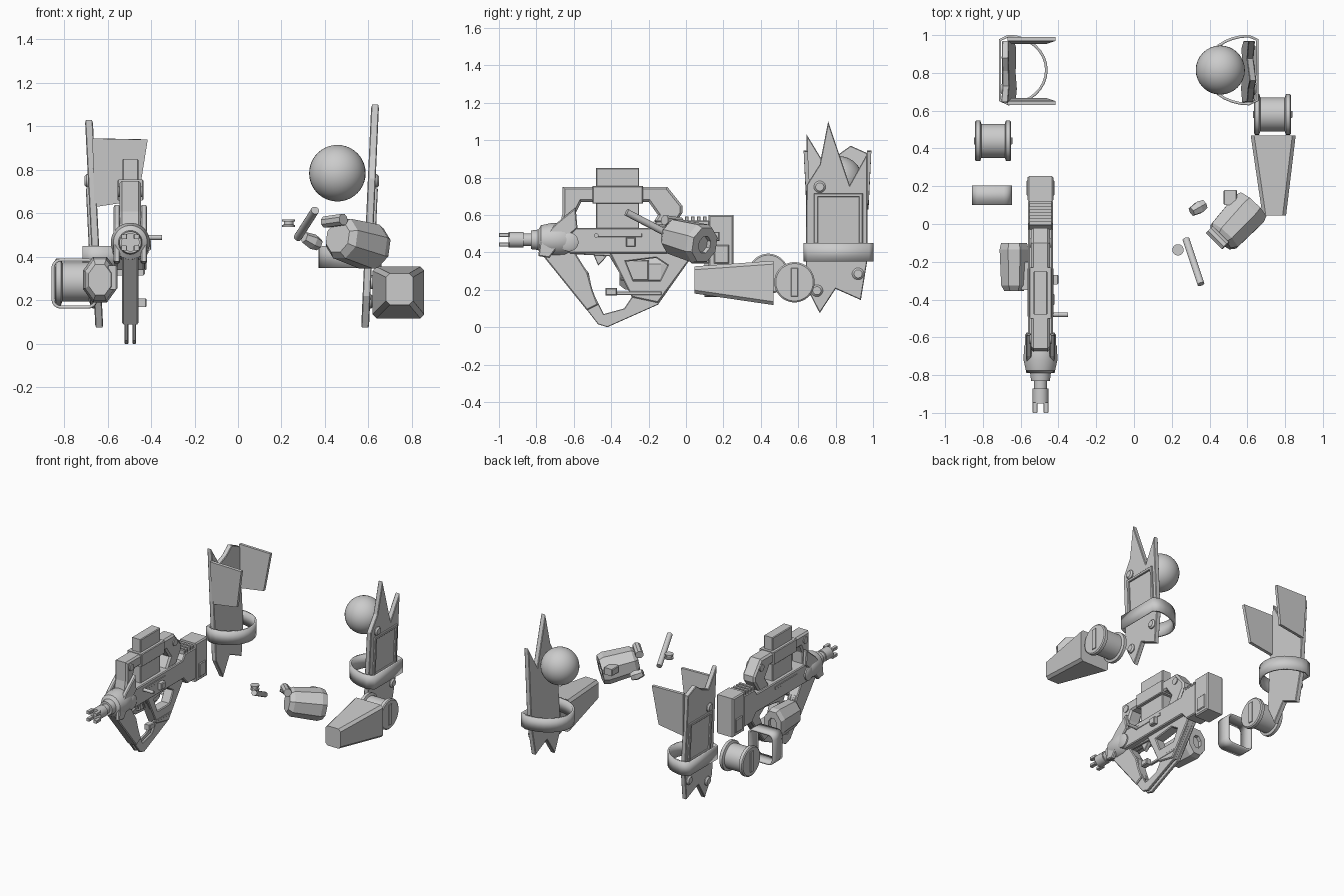
import bpy, bmesh, math
from mathutils import Vector, Matrix

if "Cube" in bpy.data.objects:
    bpy.data.objects.remove(bpy.data.objects["Cube"], do_unlink=True)

grey = bpy.data.materials.new("plain_grey")
grey.use_nodes = True
grey.diffuse_color = (0.6, 0.6, 0.6, 1)
grey.node_tree.nodes["Principled BSDF"].inputs["Base Color"].default_value = (0.6, 0.6, 0.6, 1)
GUN = -0.495


def add(name, mesh, smooth=False):
    ob = bpy.data.objects.new(name, mesh)
    bpy.context.scene.collection.objects.link(ob)
    mesh.materials.clear()
    mesh.materials.append(grey)
    if smooth:
        bpy.ops.object.select_all(action='DESELECT')
        ob.select_set(True)
        bpy.context.view_layer.objects.active = ob
        bpy.ops.object.shade_smooth_by_angle(angle=math.radians(35))
    return ob


def plate(name, x, width, outline, holes=(), bevel=0.006, shear=0):
    """Side profile in (y, z), extruded across x around a centre."""
    cu = bpy.data.curves.new(name, 'CURVE')
    cu.dimensions, cu.fill_mode = '2D', 'BOTH'
    cu.bevel_depth, cu.bevel_resolution, cu.offset = bevel, 0, -bevel
    cu.extrude = width / 2 - bevel
    for pts in (outline, *holes):
        s = cu.splines.new('POLY')
        s.points.add(len(pts) - 1)
        s.use_cyclic_u, s.use_smooth = True, False
        for p, (y, z) in zip(s.points, pts):
            p.co = (y, z, 0, 1)
    tmp = bpy.data.objects.new("tmp", cu)
    bpy.context.scene.collection.objects.link(tmp)
    dg = bpy.context.evaluated_depsgraph_get()
    mesh = bpy.data.meshes.new_from_object(tmp.evaluated_get(dg))
    bpy.data.objects.remove(tmp, do_unlink=True)
    mesh.transform(Matrix(((0, 0, 1, x), (1, 0, 0, 0), (0, 1, 0, 0), (0, 0, 0, 1))))
    for v in mesh.vertices:
        v.co.x += shear * (v.co.z - 0.6)
    return add(name, mesh)


def box(name, lo, hi, bevel=0.005):
    return plate(name, (lo[0] + hi[0]) / 2, hi[0] - lo[0],
                 [(lo[1], lo[2]), (hi[1], lo[2]), (hi[1], hi[2]), (lo[1], hi[2])], bevel=bevel)


def lathe(name, origin, axis, profile, segs=32, scale=(1, 1)):
    """Rings of (distance, radius) along an axis, capped at both ends."""
    bm = bmesh.new()
    rings = []
    for t, r in profile:
        angles = [(i + 0.5) * math.tau / segs for i in range(segs)]
        rings.append([bm.verts.new((r * scale[0] * math.cos(a), r * scale[1] * math.sin(a), t)) for a in angles])
    for a, b in zip(rings, rings[1:]):
        for i in range(segs):
            j = (i + 1) % segs
            bm.faces.new((a[i], a[j], b[j], b[i]))
    bm.faces.new(rings[0][::-1])
    bm.faces.new(rings[-1])
    q = Vector(axis).normalized().to_track_quat('Z', 'Y')
    bm.transform(Matrix.Translation(origin) @ q.to_matrix().to_4x4())
    mesh = bpy.data.meshes.new(name)
    bm.to_mesh(mesh)
    bm.free()
    return add(name, mesh, segs > 8)


def loop_band(name, path, depth, thick):
    """Closed band: a path swept by a straight vector and thickened."""
    bm = bmesh.new()
    a = [bm.verts.new(p) for p in path]
    b = [bm.verts.new(Vector(p) + Vector(depth)) for p in path]
    for i in range(len(a)):
        j = (i + 1) % len(a)
        bm.faces.new((a[i], a[j], b[j], b[i]))
    bmesh.ops.recalc_face_normals(bm, faces=bm.faces)
    mesh = bpy.data.meshes.new(name)
    bm.to_mesh(mesh)
    bm.free()
    ob = add(name, mesh, True)
    m = ob.modifiers.new("thickness", 'SOLIDIFY')
    m.thickness, m.offset = thick, 0


# --- Gun: body, stock and carrying handle
plate("gun_body", GUN, 0.13, [(-.68, .44), (-.62, .395), (-.02, .395), (.03, .34), (.125, .34),
                              (.125, .57), (0, .57), (-.03, .53), (-.6, .53), (-.67, .52)])
box("gun_stock", (GUN - .068, .12, .315), (GUN + .068, .255, .6), .008)
box("stock_rib", (GUN - .075, .15, .34), (GUN + .075, .23, .44))
for i in range(4):
    y = -.005 + i * .032
    box("stock_tooth", (GUN - .06, y, .565), (GUN + .06, y + .018, .592), .003)
plate("carry_handle", GUN, 0.1, [(-.66, .75), (-.1, .75), (-.02, .65), (-.02, .61), (-.08, .52), (-.2, .52),
                                 (-.15, .6), (-.2, .67), (-.56, .67), (-.59, .61), (-.59, .52), (-.68, .52),
                                 (-.66, .61)], bevel=.012)
box("sight_block", (GUN - .037, -.48, .42), (GUN + .037, -.25, .85))
box("sight_collar", (GUN - .06, -.5, .66), (GUN + .06, -.23, .755))
for s in (-1, 1):
    box("body_slot_rail", (GUN + s * .064 - .005, -.49, .482), (GUN + s * .064 + .005, -.235, .502), .002)
    lathe("handle_bolt", (GUN + s * .045, -.61, .7), (s, 0, 0), [(0, .025), (.012, .025)], 16)
    lathe("handle_bolt", (GUN + s * .045, -.1, .69), (s, 0, 0), [(0, .025), (.012, .025)], 16)
    lathe("front_pivot", (GUN, -.625, .455), (s, 0, 0), [(0, .05), (.075, .05), (.083, .035)], 20)
    plate("front_cheek", GUN + s * .062, .03, [(-.59, .64), (-.7, .55), (-.78, .46), (-.79, .38), (-.73, .37),
                                               (-.67, .45), (-.58, .53)])

# --- Gun: muzzle
lathe("barrel", (GUN, 0, .467), (0, 1, 0), [(-.95, .042), (-.87, .042), (-.87, .034), (-.83, .034), (-.83, .05),
                                          (-.79, .055), (-.775, .078), (-.72, .09), (-.65, .088), (-.6, .065)])
for sx in (-1, 1):
    for sz in (-1, 1):
        cx, cz = GUN + sx * .029, .467 + sz * .026
        box("muzzle_prong", (cx - .014, -1, cz - .011), (cx + .014, -.945, cz + .011), .003)

# --- Gun: lower guard, grip and small controls
for s in (-1, 1):
    plate("lower_guard", GUN + s * .018, .018,
          [(-.77, .4), (-.47, .015), (-.42, 0), (-.15, .12), (.02, .36), (-.02, .41), (-.66, .41)],
          [[(-.6, .39), (-.52, .29), (-.5, .19), (-.44, .07), (-.33, .1), (-.29, .16), (-.35, .28), (-.41, .38)],
           [(-.32, .35), (-.16, .37), (-.1, .33), (-.14, .25), (-.28, .25)]], bevel=.003)
plate("pistol_grip", GUN, .075, [(-.41, .4), (-.35, .28), (-.29, .16), (-.15, .13), (.02, .36), (-.02, .41)],
      [[(-.32, .35), (-.16, .37), (-.1, .33), (-.14, .25), (-.28, .25)]])
plate("guard_front_bar", GUN, .075, [(-.78, .4), (-.53, .09), (-.47, .12), (-.5, .2), (-.525, .29), (-.6, .41)])
plate("trigger", GUN, .03, [(-.5, .4), (-.47, .33), (-.44, .36), (-.41, .4)], bevel=.003)
lathe("charging_handle", (GUN, -.48, .49), (1, 0, 0), [(0, .012), (.145, .012)], 12)
box("side_switch", (-.435, -.32, .43), (-.4, -.27, .48))
box("lower_catch", (-.465, -.43, .17), (-.42, -.37, .21))
box("lower_catch_rod", (-.475, -.38, .172), (-.455, -.13, .19), .003)

# --- Plates with spikes, one on each side
BOTTOM = [(.97, .36), (.935, .145), (.8, .205), (.715, .075), (.64, .22)]
right_outline = [(.645, .76), (.715, .87), (.76, 1.1), (.875, .76), (.97, .93)] + BOTTOM
left_outline = [(.645, 1.03), (.73, .89), (.81, .92), (.88, .97), (.97, .93)] + BOTTOM
for side, cx, slope, outline in (("left", .608, .045, right_outline), ("right", -.664, -.05, left_outline)):
    s = 1 if cx > 0 else -1
    plate(side + "_arm_plate", cx, .036, outline, bevel=.004, shear=slope)
    plate(side + "_plate_frame", cx + s * .02, .02, [(.685, .42), (.945, .42), (.945, .715), (.685, .715)],
          [[(.705, .44), (.925, .44), (.925, .695), (.705, .695)]], bevel=.003, shear=slope)
    for y, z in ((.715, .75), (.92, .285), (.7, .195)):
        lathe("plate_rivet", (cx + slope * (z - .6), y, z), (s, 0, 0), [(0, .032), (.024, .032), (.034, .022)], 16)
    # strap wrapping the plate: flat outside, rounded inside
    reach = .23 if s > 0 else .2
    path = [(cx + s * .045, .655, .35), (cx + s * .045, .975, .35)]
    path += [(cx - s * reach * math.sin(a), .815 + .18 * math.cos(a), .35)
             for a in (i * math.pi / 16 for i in range(17))]
    loop_band(side + "_arm_strap", path, (0, 0, .1), .014)

# --- Fins standing on one plate
for y0, y1 in ((.655, .64), (.965, .98)):
    bm = bmesh.new()
    quad = [(-.66, y0, .63), (-.46, y0, .66), (-.415, y1, .94), (-.67, y1, .945)]
    vs = [bm.verts.new(p) for p in quad]
    bm.faces.new(vs)
    me = bpy.data.meshes.new("plate_fin")
    bm.to_mesh(me)
    bm.free()
    m = add("plate_fin", me).modifiers.new("thickness", 'SOLIDIFY')
    m.thickness, m.offset = .022, 0

# --- Shoulder ball
bm = bmesh.new()
bmesh.ops.create_uvsphere(bm, u_segments=32, v_segments=20, radius=.13)
bm.transform(Matrix.Translation((.457, .815, .785)))
me = bpy.data.meshes.new("shoulder_ball")
bm.to_mesh(me)
bm.free()
add("shoulder_ball", me, True)

# --- Elbow spools with a slotted face
for name, x0, x1, y, z in (("left_elbow", .635, .832, .58, .24), ("right_elbow", -.842, -.65, .44, .285)):
    w = x1 - x0
    lathe(name, (x0, y, z), (1, 0, 0), [(0, .1), (.006, .108), (.028, .108), (.034, .09), (w - .034, .09),
                                       (w - .028, .108), (w - .006, .108), (w, .1)], 40)
    for x in (x0, x1):
        box(name + "_key", (x - .006, y - .018, z - .075), (x + .006, y + .018, z + .075), .001)

# --- Tapered forearm
bm = bmesh.new()
rings = []
for y, xa, xb, za, zb in ((.045, .68, .805, .18, .325), (.468, .618, .856, .118, .355)):
    c = .018
    pts = [(xa + c, za), (xb - c, za), (xb, za + c), (xb, zb - c), (xb - c, zb), (xa + c, zb), (xa, zb - c), (xa, za + c)]
    rings.append([bm.verts.new((x, y, z)) for x, z in pts])
for i in range(8):
    j = (i + 1) % 8
    bm.faces.new((rings[0][i], rings[0][j], rings[1][j], rings[1][i]))
for r in rings:
    bm.faces.new(r)
bmesh.ops.recalc_face_normals(bm, faces=bm.faces)
me = bpy.data.meshes.new("left_forearm")
bm.to_mesh(me)
bm.free()
add("left_forearm", me)

# --- Square forearm cuff on the other side
path = []
for k, (px, pz) in enumerate(((-.69, .35), (-.815, .35), (-.815, .205), (-.69, .205))):
    for i in range(5):
        a = (k + i / 4) * math.pi / 2
        path.append((px + .036 * math.cos(a), .1, pz + .036 * math.sin(a)))
loop_band("right_forearm_cuff", path, (0, .105, 0), .014)

# --- Hands: faceted fists with a wrist socket
fist = [(-.13, .075), (-.1, .1), (.09, .112), (.125, .1), (.125, .048), (.1, .048)]
lathe("left_fist", (.545, .01, .465), (.68, .73, -.2), fist, 8, (1, 1))
lathe("right_fist", (-.635, -.225, .295), (0, 1, 0), fist, 8, (.74, 1.02))
box("left_fist_tab", (.475, .1, .46), (.545, .18, .51))
lathe("left_knuckle", (.4, -.03, .56), (.7, -.7, .1), [(0, .028), (.12, .028)], 8)
box("right_fist_knuckle", (-.6, -.35, .25), (-.555, -.2, .36))

# --- Loose finger pieces
lathe("finger_rod", (.275, -.08, .49), (.08, -.24, .125), [(0, .019), (.28, .019)], 16)
lathe("finger_joint", (.233, -.137, .538), (0, 0, 1), [(0, .03), (.009, .03), (.011, .022), (.024, .022),
                                                   (.026, .03), (.035, .03)], 20)
lathe("thumb_tip", (.305, .065, .49), (.7, .4, -.35), [(0, .026), (.05, .036), (.085, .028)], 6)
